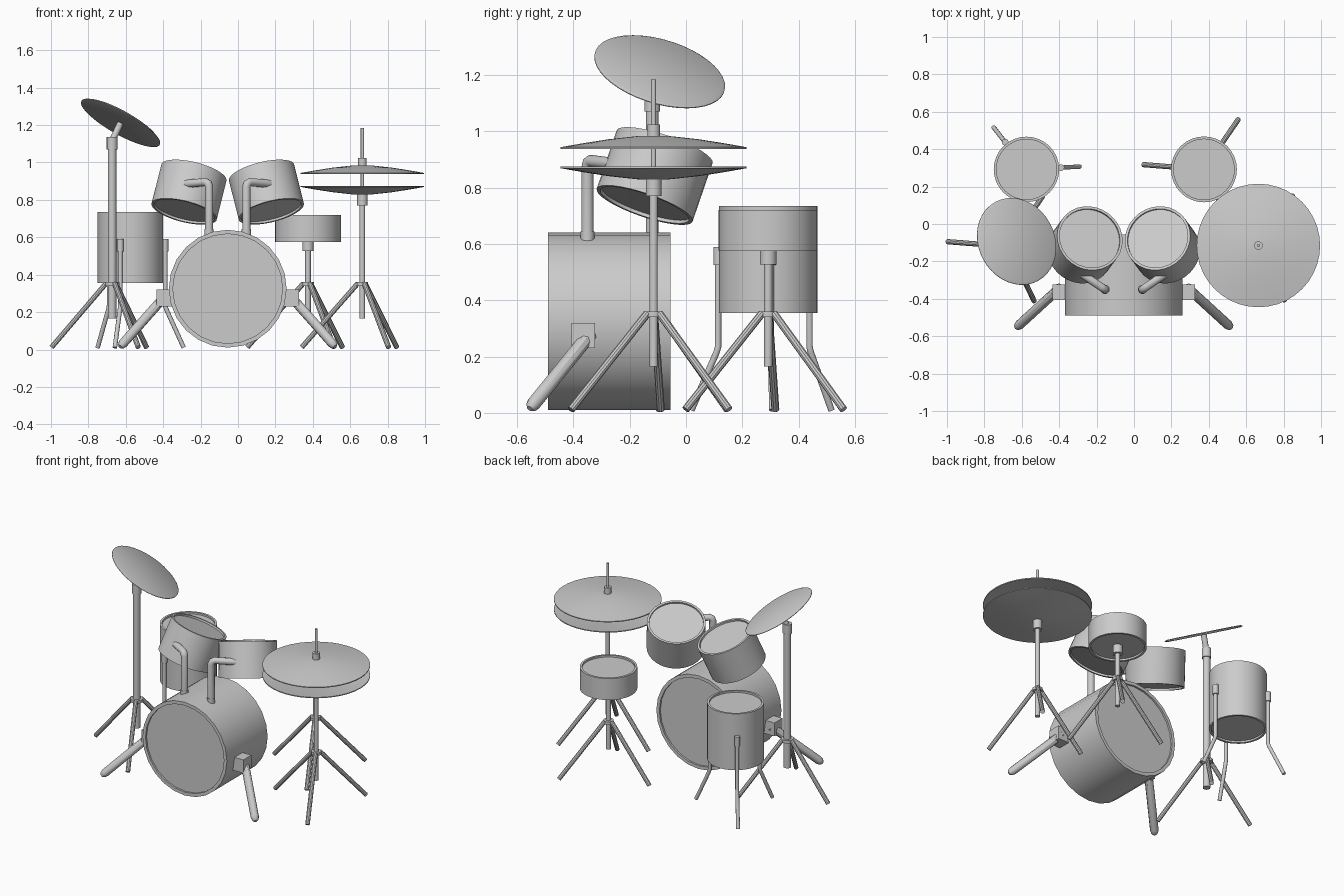
import bpy, bmesh
from math import sin, cos, pi, radians
from mathutils import Vector

if "Cube" in bpy.data.objects:
    bpy.data.objects.remove(bpy.data.objects["Cube"])


def lathe(name, base, axis, profile, sides=32):
    """Revolve (radius, height) points around an axis starting at base."""
    base = Vector(base)
    rot = Vector(axis).to_track_quat('Z', 'Y')
    bm = bmesh.new()
    rings = []
    for r, h in profile:
        n = 1 if r == 0 else sides
        rings.append([bm.verts.new(base + rot @ Vector((r * cos(2 * pi * i / sides), r * sin(2 * pi * i / sides), h)))
                      for i in range(n)])
    for a, b in zip(rings, rings[1:]):
        for i in range(sides):
            j = (i + 1) % sides
            if len(a) == 1:
                bm.faces.new((a[0], b[j], b[i]))
            elif len(b) == 1:
                bm.faces.new((a[i], a[j], b[0]))
            else:
                bm.faces.new((a[i], a[j], b[j], b[i]))
    return finish(name, bm)


def finish(name, bm):
    bmesh.ops.recalc_face_normals(bm, faces=bm.faces)
    me = bpy.data.meshes.new(name)
    bm.to_mesh(me)
    bm.free()
    ob = bpy.data.objects.new(name, me)
    bpy.context.collection.objects.link(ob)
    bpy.ops.object.select_all(action='DESELECT')
    bpy.context.view_layer.objects.active = ob
    ob.select_set(True)
    bpy.ops.object.shade_smooth_by_angle(angle=radians(35))
    return ob


def rod(name, a, b, r, sides=14, tip=0.0):
    """Straight round bar from a to b, optionally with rounded far end."""
    d = Vector(b) - Vector(a)
    L = d.length
    end = [(r, L)] if not tip else [(r, L - tip), (r * .8, L - tip * .35), (r * .45, L)]
    return lathe(name, a, d, [(0, 0), (r, 0)] + end + [(0, L)], sides)


def tube(name, pts, r):
    """Bent bar following a path."""
    cu = bpy.data.curves.new(name, 'CURVE')
    cu.dimensions = '3D'
    cu.bevel_depth = r
    cu.bevel_resolution = 3
    cu.use_fill_caps = True
    sp = cu.splines.new('POLY')
    sp.points.add(len(pts) - 1)
    for p, q in zip(sp.points, pts):
        p.co = (*q, 1)
    ob = bpy.data.objects.new(name, cu)
    bpy.context.collection.objects.link(ob)


def drum(name, a, b, r, rim=0.014, sides=32):
    """Shell with a rim and recessed head at both ends."""
    d = Vector(b) - Vector(a)
    L, i, s = d.length, r - rim, 0.012
    lathe(name, a, d, [(0, s), (i, s), (i, 0), (r, 0), (r, L), (i, L), (i, L - s), (0, L - s)], sides)


def polar(c, r, deg, z):
    return (c[0] + r * cos(radians(deg)), c[1] + r * sin(radians(deg)), z)


def tripod(name, c, top, r):
    """Post with hub and three splayed legs."""
    rod(name + "_post", (*c, .165), (*c, top), r)
    rod(name + "_hub", (*c, .34), (*c, .36), r + .016)
    for k in range(3):
        ang = 175.5 + 120 * k
        rod(f"{name}_leg_{k}", polar(c, r + .01, ang, .353), polar(c, .325, ang, .012), .014, 10)


# Bass drum, its spurs and the two rack toms on bent holders
CX = -.055
drum("bass_drum", (CX, -.49, .325), (CX, -.055, .325), .315, .022, 24)
for side, s in (("left", -1), ("right", 1)):
    bm = bmesh.new()
    bmesh.ops.create_cube(bm, size=1)
    bmesh.ops.scale(bm, vec=(.09, .085, .09), verts=bm.verts)
    bmesh.ops.translate(bm, vec=(CX + s * .335, -.365, .275), verts=bm.verts)
    finish(side + "_spur_bracket", bm)
    rod(side + "_spur", (CX + s * .34, -.34, .28), (CX + s * .575, -.555, .015), .026, 10, .03)

    x = CX + s * .1
    rod(side + "_tom_holder_base", (x, -.35, .59), (x, -.35, .645), .025)
    tube(side + "_tom_holder", [(x, -.35, .6), (x, -.35, .872), (x + s * .005, -.347, .888),
                                (x + s * .018, -.338, .895), (x + s * .13, -.262, .885)], .022)
    drum(side + "_tom", (CX + s * .233, -.147, .738), (CX + s * .181, -.076, .945), .18)

# Floor tom with three bent legs
F = (-.575, .292)
drum("floor_tom", (*F, .355), (*F, .735), .175)
for k, ang in enumerate((3, 128, 253)):
    rod(f"floor_tom_bracket_{k}", polar(F, .185, ang, .525), polar(F, .185, ang, .59), .018)
    tube(f"floor_tom_leg_{k}", [polar(F, .186, ang, .58), polar(F, .186, ang, .235),
                                polar(F, .192, ang, .215), polar(F, .285, ang, .01)], .012)

# Snare drum on its stand
S = (.374, .292)
drum("snare_drum", (*S, .575), (*S, .72), .176)
tripod("snare_stand", S, .56, .015)
rod("snare_stand_collar", (*S, .527), (*S, .582), .03)

# Hi-hat: two facing thin cymbals on a rod
H = (.665, -.115)
tripod("hihat_stand", H, .8, .015)
rod("hihat_collar", (*H, .77), (*H, .832), .028)
rod("hihat_rod", (*H, .8), (*H, 1.185), .009)
rod("hihat_clutch", (*H, .978), (*H, 1.025), .023)
dome = [(0, .047), (.06, .045), (.16, .034), (.25, .02), (.33, .006),
        (.33, 0), (.25, .012), (.16, .026), (.06, .037), (0, .039)]
lathe("hihat_top_cymbal", (*H, .938), (0, 0, 1), dome, 40)
lathe("hihat_bottom_cymbal", (*H, .875), (0, 0, -1), dome, 40)

# Crash cymbal tilted on a tall stand
C = (-.673, -.12)
tripod("crash_stand", C, 1.09, .023)
rod("crash_stand_collar", (*C, 1.07), (*C, 1.135), .029)
n = Vector((.472, .254, .844)).normalized()
mid = Vector((-.627, -.093, 1.213))
rod("crash_tilter", (*C, 1.115), mid, .018)
lathe("crash_cymbal", mid - n * .006, n,
      [(0, 0), (.232, 0), (.24, .003), (.24, .006), (.228, .012), (0, .014)], 40)
